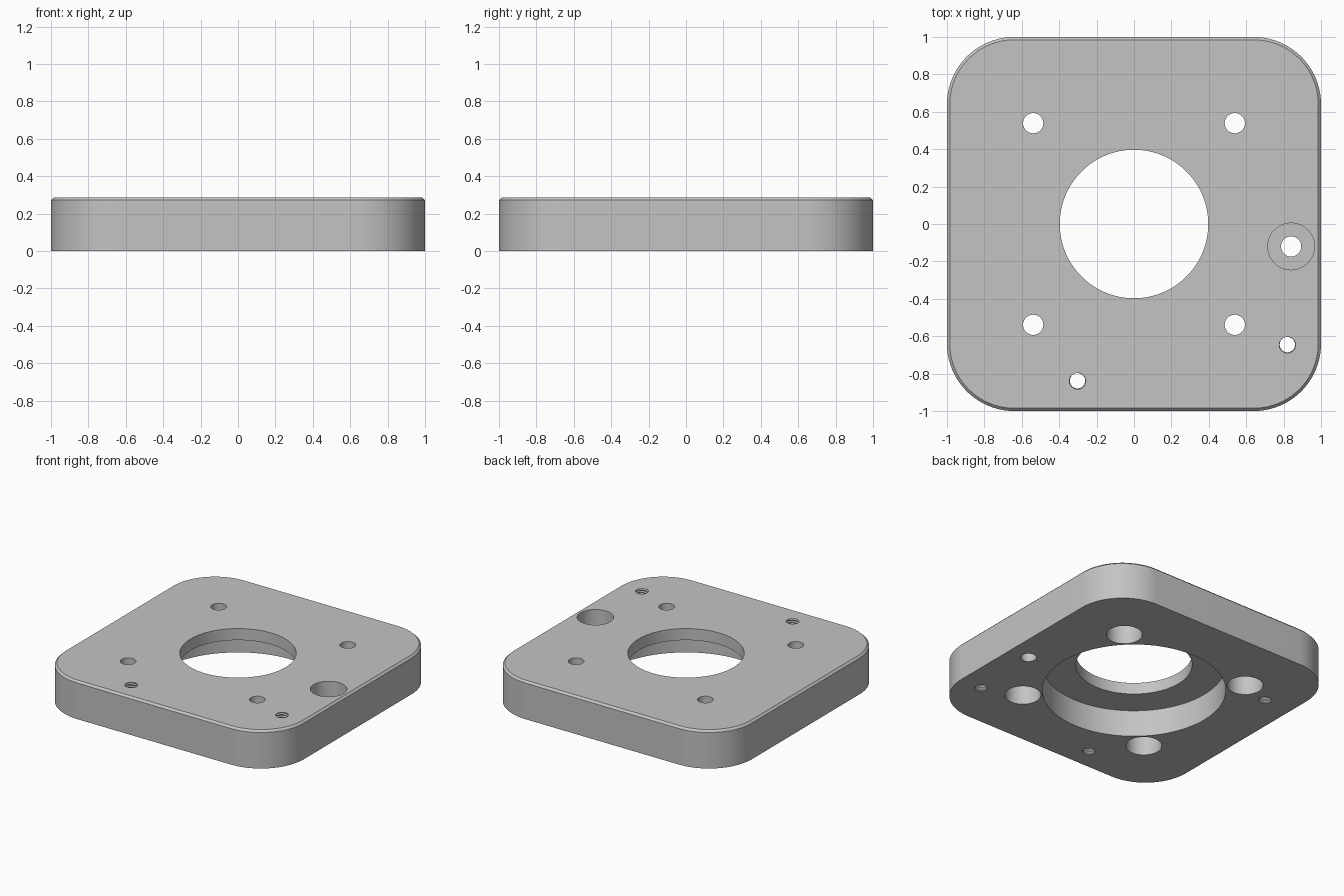
import bpy, bmesh, math

HEIGHT = 0.287
CHAMFER = 0.015
CORNER = 0.36
OVER = 0.03          # how far cutters stick out of the plate

cube = bpy.data.objects.get("Cube")
if cube:
    bpy.data.objects.remove(cube, do_unlink=True)

metal = bpy.data.materials.new("grey metal")
metal.use_nodes = True
colour = (0.55, 0.55, 0.55, 1)
metal.diffuse_color = colour
metal.node_tree.nodes["Principled BSDF"].inputs["Base Color"].default_value = colour


def skin(bm, rings):
    """Join rings of points, listed bottom to top, into a closed solid."""
    loops = [[bm.verts.new(p) for p in ring] for ring in rings]
    n = len(loops[0])
    for low, high in zip(loops, loops[1:]):
        for i in range(n):
            j = (i + 1) % n
            bm.faces.new((low[i], low[j], high[j], high[i]))
    bm.faces.new(loops[0][::-1])
    bm.faces.new(loops[-1])


def finish(bm, name):
    bmesh.ops.recalc_face_normals(bm, faces=bm.faces)
    mesh = bpy.data.meshes.new(name)
    bm.to_mesh(mesh)
    bm.free()
    mesh.materials.append(metal)
    obj = bpy.data.objects.new(name, mesh)
    bpy.context.collection.objects.link(obj)
    return obj


def rounded_square(half, radius, z, steps=20):
    ring = []
    c = half - radius
    for quarter, (sx, sy) in enumerate(((1, 1), (-1, 1), (-1, -1), (1, -1))):
        for i in range(steps + 1):
            a = math.pi / 2 * (quarter + i / steps)
            ring.append((sx * c + radius * math.cos(a), sy * c + radius * math.sin(a), z))
    return ring


def stepped_hole(bm, x, y, profile, n=48):
    """Turned cutter from (radius, z) pairs."""
    skin(bm, [[(x + r * math.cos(math.tau * i / n), y + r * math.sin(math.tau * i / n), z)
               for i in range(n)] for r, z in profile])


def threaded_hole(bm, x, y, bottom, top, n=24, minor=0.041, depth=0.006, pitch=0.018):
    """Cutter whose radius follows a helical triangular thread."""
    count = round((top - bottom) / pitch * 8)
    rings = []
    for k in range(count + 1):
        z = bottom + (top - bottom) * k / count
        ring = []
        for i in range(n):
            a = math.tau * i / n
            phase = ((z - HEIGHT) / pitch - i / n + 0.3) % 1
            r = minor + depth * (1 - abs(2 * phase - 1))
            ring.append((x + r * math.cos(a), y + r * math.sin(a), z))
        rings.append(ring)
    skin(bm, rings)


# Plate with rounded corners and a chamfered top edge
bm = bmesh.new()
skin(bm, [rounded_square(1, CORNER, 0),
          rounded_square(1, CORNER, HEIGHT - CHAMFER),
          rounded_square(1 - CHAMFER, CORNER - CHAMFER, HEIGHT)])
plate = finish(bm, "mounting_plate")

# All holes in one cutter
low, high = -OVER, HEIGHT + OVER
bm = bmesh.new()
# Central bore, recessed from below
stepped_hole(bm, 0, 0, [(0.627, low), (0.627, 0.2), (0.397, 0.2), (0.397, high)], 96)
# Four screw holes, counterbored from below
for sx in (-1, 1):
    for sy in (-1, 1):
        stepped_hole(bm, sx * 0.539, sy * 0.539,
                     [(0.123, low), (0.123, 0.19), (0.054, 0.19), (0.054, high)])
# Side screw hole, counterbored from above
stepped_hole(bm, 0.84, -0.12, [(0.054, low), (0.054, 0.1), (0.125, 0.1), (0.125, high)])
# Two threaded through holes and one blind one in the underside
threaded_hole(bm, 0.82, -0.645, low, high)
threaded_hole(bm, -0.302, -0.838, low, high)
threaded_hole(bm, -0.775, 0.472, low, 0.2)
cutter = finish(bm, "hole_cutter")
cutter.hide_render = True

cut = plate.modifiers.new("holes", "BOOLEAN")
cut.operation = "DIFFERENCE"
cut.solver = "EXACT"
cut.object = cutter
bpy.ops.object.select_all(action="DESELECT")
bpy.context.view_layer.objects.active = plate
plate.select_set(True)
bpy.ops.object.modifier_apply(modifier=cut.name)
bpy.data.objects.remove(cutter, do_unlink=True)
bpy.ops.object.shade_smooth_by_angle(angle=math.radians(30))
